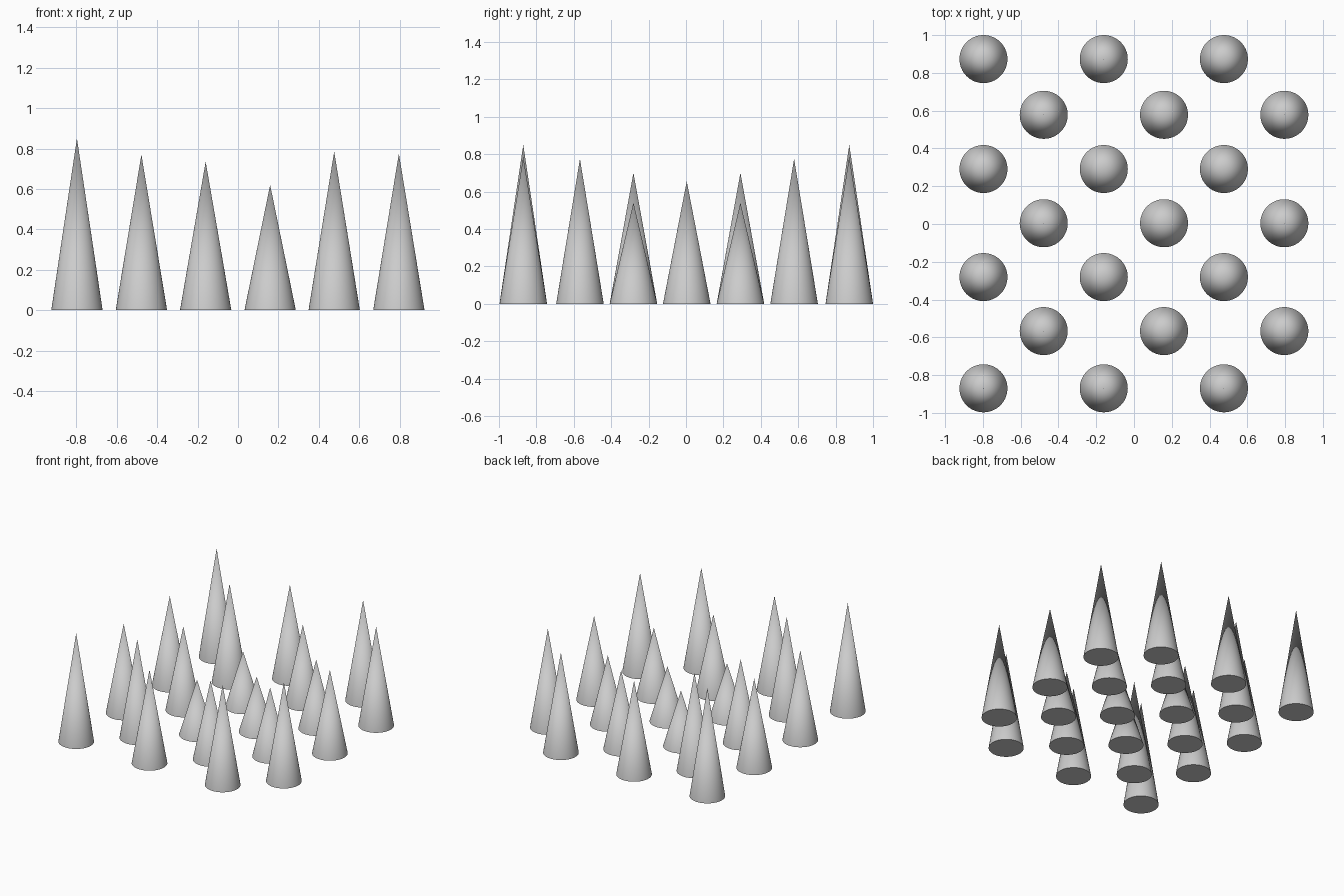
import bpy, math

if "Cube" in bpy.data.objects:
    bpy.data.objects.remove(bpy.data.objects["Cube"])

RADIUS = 0.127
COLS_A = (-0.797, -0.160, 0.476)   # outer / alternate rows
COLS_B = (-0.478, 0.159, 0.796)    # staggered rows

# Each row: y, x positions, spike heights (lowest near the middle)
ROWS = [
    (-0.870, COLS_A, (0.85, 0.735, 0.785)),
    (-0.567, COLS_B, (0.77, 0.62, 0.775)),
    (-0.281, COLS_A, (0.70, 0.43, 0.54)),
    (0.004, COLS_B, (0.655, 0.43, 0.655)),
    (0.291, COLS_A, (0.70, 0.435, 0.54)),
    (0.578, COLS_B, (0.77, 0.62, 0.775)),
    (0.873, COLS_A, (0.85, 0.735, 0.785)),
]


def spike(name, x, y, h):
    bpy.ops.mesh.primitive_cone_add(vertices=64, radius1=RADIUS, radius2=0,
                                    depth=h, location=(x, y, h / 2))
    bpy.context.object.name = name
    bpy.ops.object.shade_smooth_by_angle(angle=math.radians(40))


# Staggered field of cone spikes
for r, (y, xs, heights) in enumerate(ROWS):
    for c, (x, h) in enumerate(zip(xs, heights)):
        spike(f"spike_row{r + 1}_{c + 1}", x, y, h)
